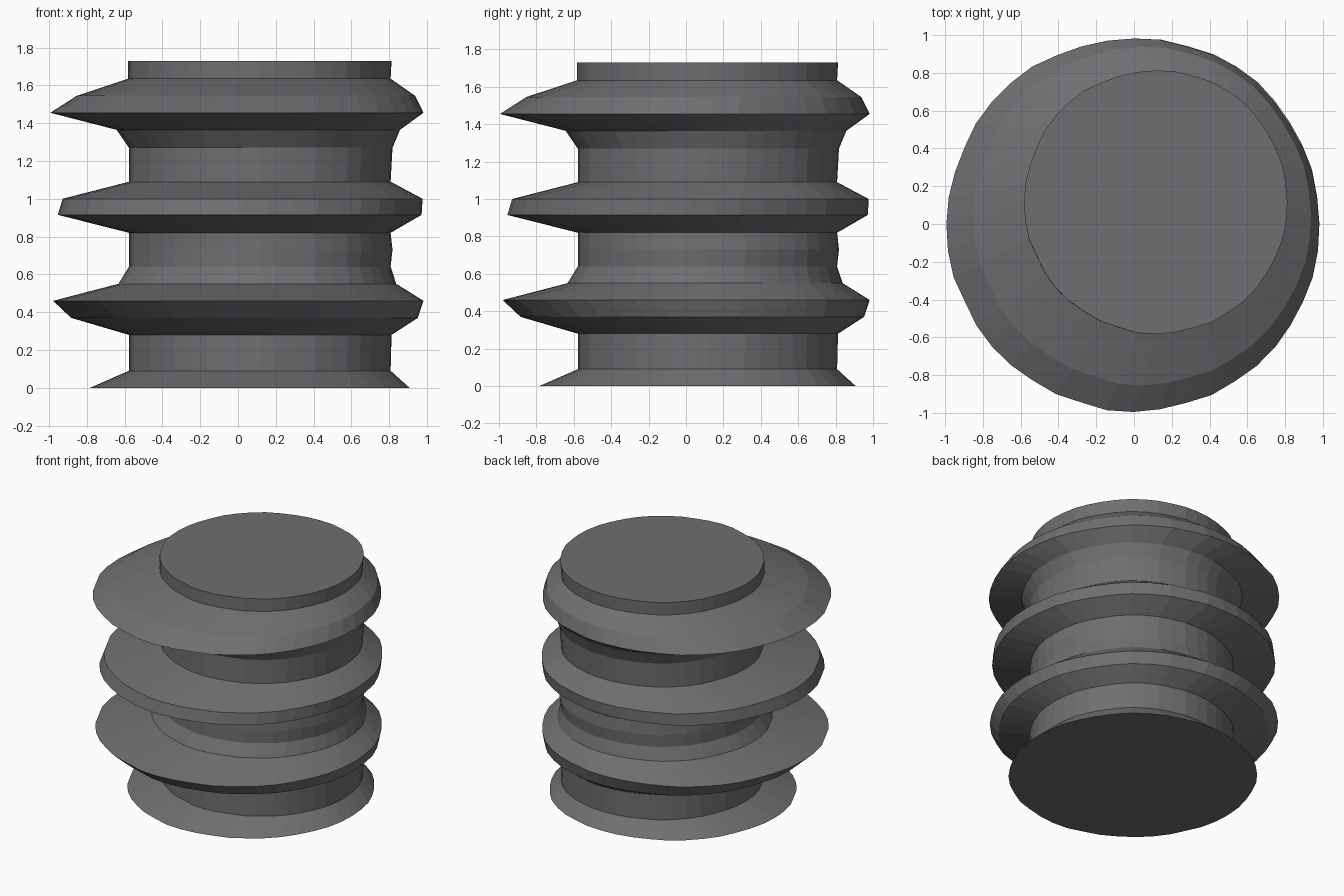
import bpy, bmesh, math, random

if "Cube" in bpy.data.objects:
    bpy.data.objects.remove(bpy.data.objects["Cube"])

random.seed(4)
SIDES = 44

# Profile: height, lowest and highest x (y has the same range: rings shift along the diagonal)
PROFILE = [
    (0.00, -0.78, 0.91), (0.09, -0.575, 0.81), (0.28, -0.575, 0.815),
    (0.37, -0.88, 0.955), (0.46, -0.975, 0.985), (0.55, -0.63, 0.84),
    (0.64, -0.575, 0.81), (0.73, -0.575, 0.82), (0.82, -0.575, 0.81),
    (0.915, -0.95, 0.975), (1.00, -0.925, 0.98), (1.09, -0.575, 0.81),
    (1.27, -0.575, 0.82), (1.365, -0.64, 0.86), (1.455, -0.99, 0.985),
    (1.545, -0.85, 0.94), (1.635, -0.58, 0.81), (1.73, -0.58, 0.815),
]

grey = bpy.data.materials.new("dark grey")
grey.diffuse_color = (0.16, 0.155, 0.165, 1)
grey.use_nodes = True
grey.node_tree.nodes["Principled BSDF"].inputs["Base Color"].default_value = grey.diffuse_color

# Slight hand-cut unevenness, shared by all rings
wobble = [1 + random.uniform(-0.007, 0.007) for _ in range(SIDES)]

# Ribbed column: off-centre core with three round flanges and a flared foot
bm = bmesh.new()
rings = []
for z, low, high in PROFILE:
    c, r = (low + high) / 2, (high - low) / 2
    rings.append([bm.verts.new((c + r * w * math.cos(2 * math.pi * i / SIDES),
                                c + r * w * math.sin(2 * math.pi * i / SIDES), z))
                  for i, w in enumerate(wobble)])
for a, b in zip(rings, rings[1:]):
    for i in range(SIDES):
        j = (i + 1) % SIDES
        bm.faces.new((a[i], a[j], b[j], b[i]))

# Flat top and bottom
bm.faces.new(rings[-1])
bm.faces.new(rings[0][::-1])

mesh = bpy.data.meshes.new("ribbed_column")
bm.to_mesh(mesh)
bm.free()
mesh.materials.append(grey)
bpy.context.collection.objects.link(bpy.data.objects.new("ribbed_column", mesh))
